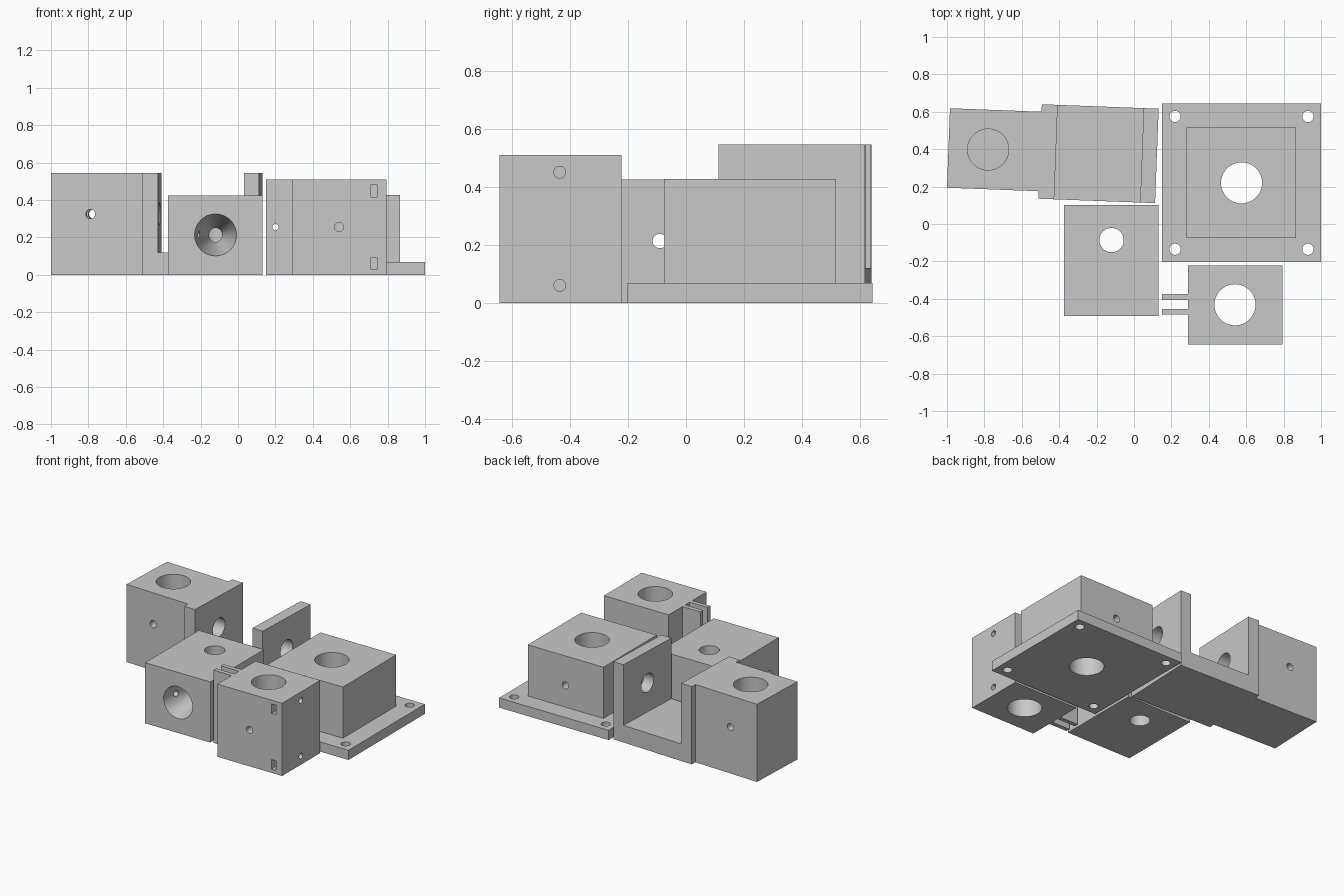
import bpy, math
from mathutils import Matrix

if "Cube" in bpy.data.objects:
    bpy.data.objects.remove(bpy.data.objects["Cube"])

grey = bpy.data.materials.new("plain grey")
grey.diffuse_color = (0.584, 0.584, 0.584, 1)
grey.use_nodes = True
grey.node_tree.nodes["Principled BSDF"].inputs["Base Color"].default_value = grey.diffuse_color


def box(x0, x1, y0, y1, z0, z1):
    bpy.ops.mesh.primitive_cube_add(size=1)
    ob = bpy.context.object
    ob.data.transform(Matrix.Translation(((x0 + x1) / 2, (y0 + y1) / 2, (z0 + z1) / 2))
                      @ Matrix.Diagonal((x1 - x0, y1 - y0, z1 - z0, 1)))
    return ob


def bore(axis, a, b, lo, hi, r, r_end=None):
    """Round cutter along an axis; a, b are the two other coordinates in xyz order."""
    bpy.ops.mesh.primitive_cone_add(vertices=48, radius1=r, radius2=r if r_end is None else r_end,
                                    depth=hi - lo)
    ob = bpy.context.object
    mid = (lo + hi) / 2
    turn, pos = {
        "x": (Matrix.Rotation(math.pi / 2, 4, "Y"), (mid, a, b)),
        "y": (Matrix.Rotation(-math.pi / 2, 4, "X"), (a, mid, b)),
        "z": (Matrix.Identity(4), (a, b, mid)),
    }[axis]
    ob.data.transform(Matrix.Translation(pos) @ turn)
    return ob


def combine(body, others, operation):
    for other in others:
        mod = body.modifiers.new("cut", "BOOLEAN")
        mod.operation, mod.solver, mod.object = operation, "EXACT", other
        bpy.context.view_layer.objects.active = body
        bpy.ops.object.modifier_apply(modifier=mod.name)
        bpy.data.meshes.remove(other.data)


def part(name, body, added, cuts):
    combine(body, added, "UNION")
    combine(body, cuts, "DIFFERENCE")
    body.name = body.data.name = name
    body.data.materials.clear()
    body.data.materials.append(grey)
    bpy.ops.object.select_all(action="DESELECT")
    body.select_set(True)
    bpy.context.view_layer.objects.active = body
    bpy.ops.object.shade_smooth_by_angle(angle=math.radians(30))
    return body


# Flanged base: square plate with raised block, centre bore, corner screw holes
part("flanged_base",
     box(0.15, 1.0, -0.204, 0.643, 0, 0.068),
     [box(0.28, 0.867, -0.076, 0.515, 0.03, 0.427)],
     [bore("z", 0.575, 0.22, -0.1, 0.6, 0.11),
      bore("y", 0.575, 0.22, 0.22, 0.7, 0.025)]
     + [bore("z", x, y, -0.1, 0.2, 0.03) for x in (0.22, 0.93) for y in (-0.135, 0.575)])

# Clamp block: vertical bore, two side fins, nut slots in front, screw holes at the right
part("clamp_block",
     box(0.29, 0.793, -0.643, -0.222, 0, 0.51),
     [box(0.15, 0.33, y, y + 0.03, 0, 0.51) for y in (-0.485, -0.405)],
     [bore("z", 0.54, -0.432, -0.1, 0.6, 0.11),
      bore("y", 0.54, 0.255, -0.7, -0.432, 0.024),
      bore("y", 0.2, 0.255, -0.6, -0.3, 0.016)]
     + [bore("x", -0.435, z, 0.7, 0.9, 0.02) for z in (0.06, 0.45)]
     + [box(0.711, 0.744, -0.7, -0.4, z - 0.033, z + 0.033) for z in (0.06, 0.45)])

# Funnel block: conical front mouth meeting a vertical bore, cross hole, left screw hole
part("funnel_block",
     box(-0.375, 0.13, -0.493, 0.101, 0, 0.425),
     [],
     [bore("z", -0.12, -0.086, -0.1, 0.6, 0.065),
      bore("y", -0.12, 0.213, -0.493, -0.14, 0.112, 0.035),
      bore("x", -0.09, 0.213, -0.5, 0.3, 0.025),
      bore("x", -0.388, 0.213, -0.5, -0.12, 0.02)])

# Yoke: holder block with a blind bore joined to a U-shaped cradle, slightly turned
yoke = part("yoke",
            box(0, 0.55, 0, 0.425, 0, 0.545),
            [box(0.49, 1.115, -0.04, 0.465, 0, 0.545)],
            [box(0.575, 1.035, -0.2, 0.6, 0.12, 0.7),
             bore("z", 0.212, 0.2125, 0.12, 0.7, 0.11),
             bore("y", 0.212, 0.325, -0.2, 0.6, 0.025),
             bore("x", 0.2125, 0.325, 0.212, 1.3, 0.065)])
yoke.data.transform(Matrix.Translation((-1, 0.194, 0)) @ Matrix.Rotation(-0.038, 4, "Z"))
